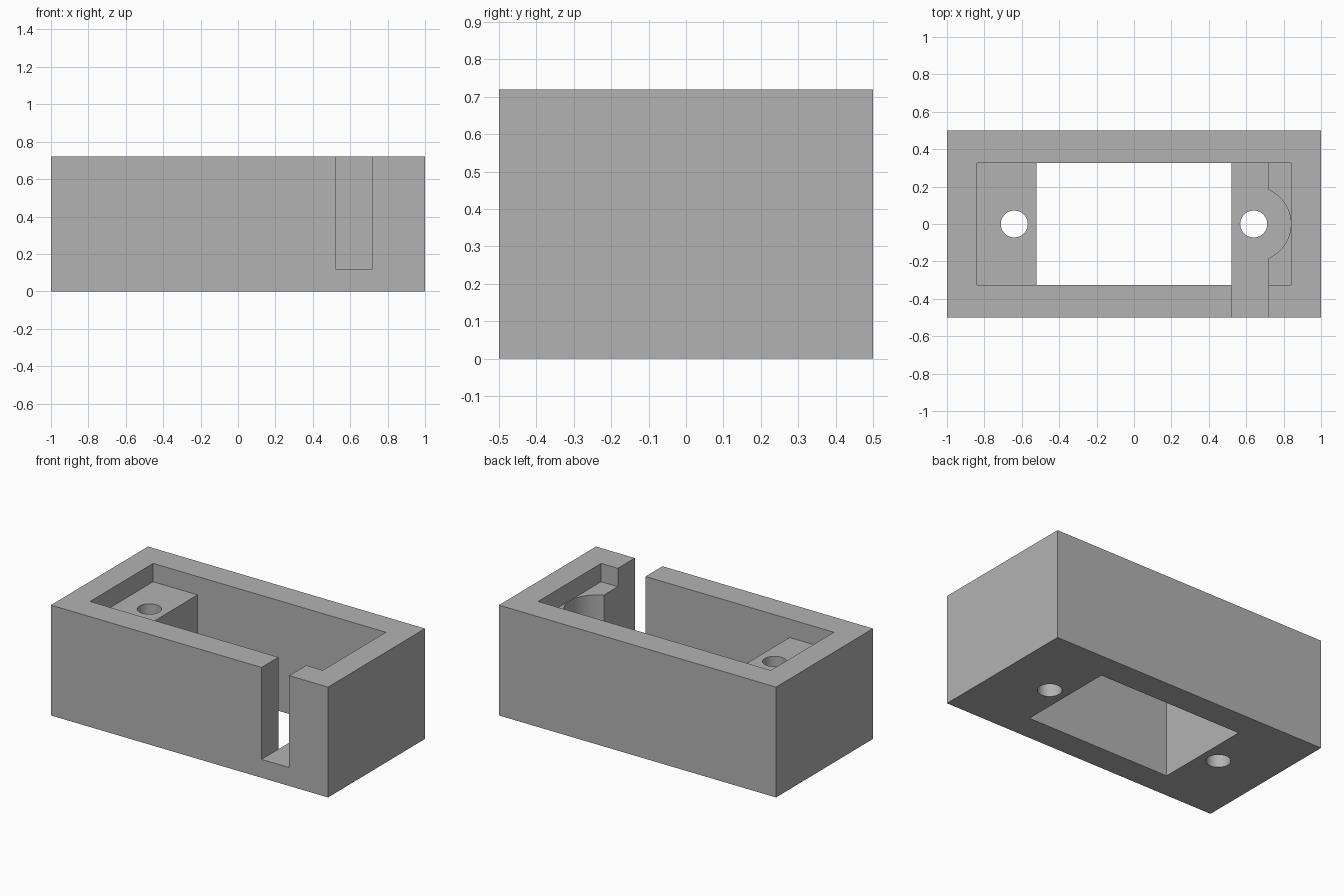
import bpy
import math

if "Cube" in bpy.data.objects:
    bpy.data.objects.remove(bpy.data.objects["Cube"], do_unlink=True)

grey = bpy.data.materials.new("plain grey")
grey.use_nodes = True
grey.diffuse_color = (0.45, 0.45, 0.45, 1)
grey.node_tree.nodes["Principled BSDF"].inputs["Base Color"].default_value = grey.diffuse_color

HEIGHT = 0.72
TOP = HEIGHT + 0.2     # cutters reach above the rim
BELOW = -0.2           # and below the base
LEDGE = 0.6            # height of the mounting ledges
FLOOR = 0.12           # height of the cable channel floor
WALL_Y = 0.325         # inner face of the long walls
SCREW_X = 0.64


def box(name, low, high):
    centre = [(a + b) / 2 for a, b in zip(low, high)]
    bpy.ops.mesh.primitive_cube_add(size=1, location=centre)
    obj = bpy.context.object
    obj.name = name
    obj.scale = [b - a for a, b in zip(low, high)]
    bpy.ops.object.transform_apply(location=True, rotation=False, scale=True)
    obj.data.materials.append(grey)
    return obj


def cylinder(name, x, radius, bottom, top):
    bpy.ops.mesh.primitive_cylinder_add(
        vertices=64, radius=radius, depth=top - bottom,
        location=(x, 0, (bottom + top) / 2))
    obj = bpy.context.object
    obj.name = name
    obj.data.materials.append(grey)
    return obj


# Outer block
housing = box("housing", (-1, -0.5, 0), (1, 0.5, HEIGHT))

# Shallow recess, central window, and cable channel open at the front
cutters = [
    box("recess_cutter", (-0.84, -WALL_Y, LEDGE), (0.84, WALL_Y, TOP)),
    box("window_cutter", (-0.52, -WALL_Y, BELOW), (0.52, WALL_Y, TOP)),
    box("channel_cutter", (0.52, -0.7, FLOOR), (0.72, WALL_Y, TOP)),
    # Round clearance around the left screw hole, stopping at the recess wall
    cylinder("clearance_cutter", SCREW_X, 0.199, FLOOR, LEDGE + 0.05),
]

# Screw holes through both ends
for side, sign in (("right", -1), ("left", 1)):
    cutters.append(cylinder(side + "_screw_hole_cutter", sign * SCREW_X, 0.072, BELOW, TOP))

# Carve each cutter out of the block
bpy.ops.object.select_all(action="DESELECT")
bpy.context.view_layer.objects.active = housing
housing.select_set(True)
for cutter in cutters:
    cutter.hide_render = True
    mod = housing.modifiers.new(cutter.name, "BOOLEAN")
    mod.operation = "DIFFERENCE"
    mod.solver = "EXACT"
    mod.object = cutter
    bpy.ops.object.modifier_apply(modifier=mod.name)
for cutter in cutters:
    bpy.data.objects.remove(cutter, do_unlink=True)

# Smooth the round walls, keep the corners crisp
bpy.ops.object.shade_smooth_by_angle(angle=math.radians(30))
